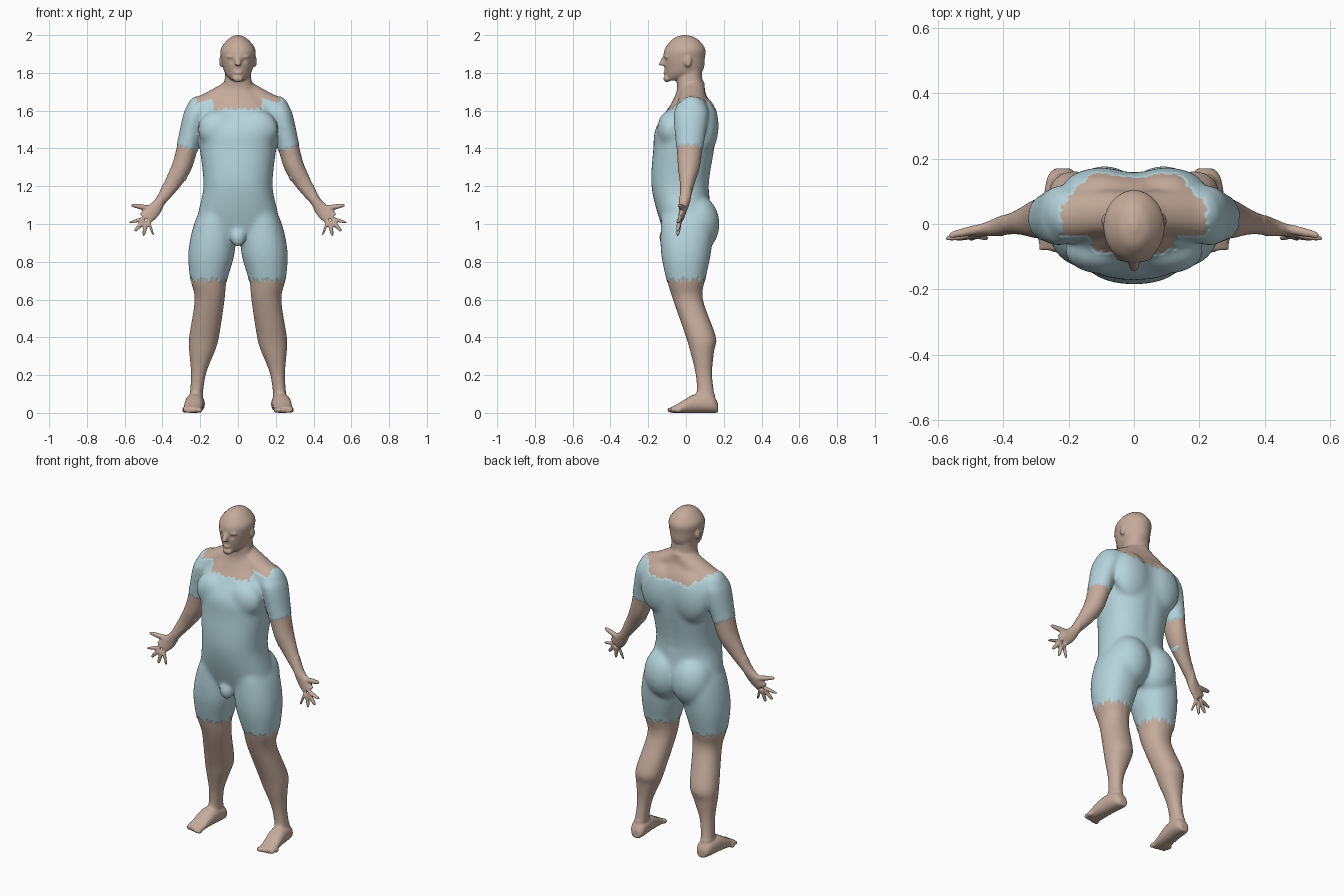
import bpy, bmesh, math
from mathutils import Vector, Matrix

cube = bpy.data.objects.get("Cube")
if cube:
    bpy.data.objects.remove(cube, do_unlink=True)

X_AXIS, Y_AXIS, Z_AXIS = Matrix.Identity(3)
ARM_SIDE = Vector((.83, 0, .55))
bm = bmesh.new()


def material(name, colour):
    mat = bpy.data.materials.new(name)
    mat.use_nodes = True
    mat.diffuse_color = (*colour, 1)
    shader = mat.node_tree.nodes["Principled BSDF"]
    shader.inputs["Base Color"].default_value = (*colour, 1)
    return mat


def spline_value(before, start, end, after, t):
    """Smooth Hermite blend from start to end."""
    ease = t * t * (3 - 2 * t)
    leave = (end - before) / 2
    arrive = (after - start) / 2
    return (start + (end - start) * ease
            + leave * t * (1 - t) ** 2 - arrive * t * t * (1 - t))


def loft(sections, u_axis, v_axis, side=1, power=2.0, count=32, steps=6):
    """Skin elliptical sections (x, y, z, half_u, half_v) with a closed tube."""
    padded = [sections[0], *sections, sections[-1]]
    rows = []
    for group in zip(padded, padded[1:], padded[2:], padded[3:]):
        for step in range(steps):
            rows.append([spline_value(*values, step / steps) for values in zip(*group)])
    rows.append(sections[-1])
    rings = []
    for x, y, z, half_u, half_v in rows:
        ring = []
        for k in range(count):
            angle = math.tau * k / count
            c, s = math.cos(angle), math.sin(angle)
            point = Vector((x, y, z))
            point += u_axis * half_u * math.copysign(abs(c) ** (2 / power), c)
            point += v_axis * half_v * math.copysign(abs(s) ** (2 / power), s)
            point.x *= side
            ring.append(bm.verts.new(point))
        rings.append(ring)
    for low, high in zip(rings, rings[1:]):
        for k in range(count):
            bm.faces.new((low[k - 1], low[k], high[k], high[k - 1]))
    bm.faces.new(rings[0])
    bm.faces.new(rings[-1])


def upright(rows):
    """Turn (z, x_min, x_max, y_front, y_back) rows into loft sections."""
    return [((left + right) / 2, (front + back) / 2, z, (right - left) / 2, (back - front) / 2)
            for z, left, right, front, back in rows]


def symmetric(rows):
    """Turn (z, half_width, y_front, y_back) rows into loft sections."""
    return upright([(z, -width, width, front, back) for z, width, front, back in rows])


def tapered(start, tip, radius, u_axis, v_axis, side=1):
    """Straight round rod that narrows to a blunt tip."""
    start, tip = Vector(start), Vector(tip)
    sections = []
    for t in (0, .5, .9, 1):
        size = radius * (1 - t ** 6 / 2)
        sections.append((*start.lerp(tip, t), size, size))
    loft(sections, u_axis, v_axis, side, count=16)


def blob(centre, radii, side=1):
    x, y, z = centre
    matrix = Matrix.Translation((x * side, y, z)) @ Matrix.Diagonal((*radii, 1))
    bmesh.ops.create_uvsphere(bm, u_segments=24, v_segments=16, radius=1, matrix=matrix)


# Torso and neck
torso = [(.9, .1, -.08, .08), (1, .21, -.13, .13), (1.2, .18, -.18, .12),
         (1.4, .2, -.17, .15), (1.5, .21, -.16, .16), (1.6, .2, -.1, .15),
         (1.7, .1, -.05, .1), (1.77, .07, -.05, .085), (1.85, .07, -.04, .085)]
loft(symmetric(torso), X_AXIS, Y_AXIS, power=2.3)

# Head
head = [(1.76, .03, -.1, -.04), (1.8, .07, -.11, .08), (1.88, .09, -.12, .1),
        (1.93, .09, -.11, .1), (1.98, .05, -.07, .06), (2, .01, -.02, .01)]
loft(symmetric(head), X_AXIS, Y_AXIS)

# Nose, lips, chin and suit front
tapered((0, -.13, 1.84), (0, -.11, 1.89), .016, X_AXIS, Y_AXIS)
blob((0, -.11, 1.8), (.02, .01, .01))
blob((0, -.1, 1.77), (.03, .02, .02))
blob((0, -.11, .93), (.04, .03, .05))

leg = [(1.1, .03, .18, -.12, .11), (1, .02, .23, -.13, .14), (.85, .02, .26, -.13, .13),
       (.7, .06, .25, -.1, .1), (.6, .07, .23, -.07, .09), (.4, .1, .26, 0, .16),
       (.33, .12, .26, .02, .15), (.2, .17, .25, .05, .14), (.05, .19, .26, .06, .16)]
# Foot rows are (y, half_width, height); the sole stays on the ground
foot_rows = [(.17, .025, .05), (.14, .045, .09), (.05, .05, .1), (-.04, .05, .05),
             (-.08, .05, .03)]
foot = [(.235 - y / 10, y, height / 2, width, height / 2) for y, width, height in foot_rows]
# Arm rows are (x, z, half_width, half_depth); the arm curves forward as it goes out
arm_rows = [(.19, 1.61, .05, .08), (.23, 1.57, .06, .09), (.27, 1.4, .06, .07),
            (.3, 1.3, .055, .06), (.35, 1.21, .045, .04), (.41, 1.12, .03, .03),
            (.45, 1.07, .04, .02), (.49, 1.03, .04, .015)]
arm = [(x, .04 - .28 * x * x, z, width, depth) for x, z, width, depth in arm_rows]
shoulder_slope = [(0, .04, 1.73, .06, .06), (.2, .03, 1.6, .08, .08)]
knuckles = Vector((.48, -.03, 1.035))

# Paired masses: shoulder, chest, shoulder blade, seat, ear, brow
paired_masses = [((.2, .03, 1.59), (.075, .085, .09)), ((.1, -.08, 1.5), (.11, .07, .1)),
                 ((.1, .1, 1.52), (.12, .07, .15)), ((.09, .06, 1), (.12, .115, .15)),
                 ((.09, .01, 1.86), (.01, .02, .03)), ((.03, -.1, 1.885), (.03, .016, .01))]

for side in (1, -1):
    # Limbs
    loft(upright(leg), X_AXIS, Y_AXIS, side, power=2.2)
    loft(foot, X_AXIS, Z_AXIS, side, power=2.2)
    loft(arm, ARM_SIDE, Y_AXIS, side)
    loft(shoulder_slope, Z_AXIS, Y_AXIS, side)
    # Toes
    for k in range(5):
        blob((.2 + k / 48, -.08 + k * k / 400, .015), (.012, .02, .015), side)
    # Fingers fan out from the knuckles
    for k in range(4):
        angle = -.3 - .53 * k
        reach = Vector((math.cos(angle), -.15, math.sin(angle))) * .1
        tapered(knuckles + reach / 4, knuckles + reach, .012, ARM_SIDE, Y_AXIS, side)
    # Thumb
    tapered((.45, -.01, 1.08), (.565, -.035, 1.1), .015, Z_AXIS, Y_AXIS, side)
    for centre, radii in paired_masses:
        blob(centre, radii, side)

# Fuse all parts into one continuous skin
bmesh.ops.recalc_face_normals(bm, faces=bm.faces)
rough = bpy.data.meshes.new("body_parts")
bm.to_mesh(rough)
bm.free()
body = bpy.data.objects.new("body", rough)
bpy.context.collection.objects.link(body)
remesh = body.modifiers.new("fuse", 'REMESH')
remesh.mode = 'VOXEL'
remesh.voxel_size = .006
depsgraph = bpy.context.evaluated_depsgraph_get()
fused = bpy.data.meshes.new_from_object(body.evaluated_get(depsgraph))
body.modifiers.clear()
body.data = fused
bpy.data.meshes.remove(rough)
fused.name = "body"
fused.materials.clear()
fused.materials.append(material("skin", (.56, .41, .33)))
fused.materials.append(material("pale_blue_suit", (.46, .66, .71)))
bm = bmesh.new()
bm.from_mesh(fused)


def relax(verts, times):
    for _ in range(times):
        bmesh.ops.smooth_vert(bm, verts=verts, factor=.5, use_axis_x=True,
                              use_axis_y=True, use_axis_z=True)


# Soften the joins, keeping hands, feet and face crisp
relax(bm.verts, 3)
relax([v for v in bm.verts if abs(v.co.x) < .4 and .1 < v.co.z < 1.74], 30)

# Soft dents for eye sockets and spine: centre, radius, push along y
dents = [(Vector((x, -.11, 1.865)), .014, .006) for x in (-.034, .034)]
dents += [(Vector((0, .14, 1.2 + k / 20)), .035, -.004) for k in range(9)]
for vert in bm.verts:
    for centre, radius, push in dents:
        gap = (vert.co - centre).length / radius
        if gap < 3:
            vert.co.y += push * math.exp(-gap * gap)


def ragged(t):
    """Uneven offset along a torn hem."""
    return .008 * (math.sin(9 * t) + math.sin(23 * t + 1) + math.sin(41 * t + 2) / 2)


def is_suit(point):
    """Ragged hems at thigh, sleeve and wide neckline."""
    x, y, z = abs(point.x), point.y, point.z
    shift = 1 if point.x > 0 else 2
    if z > 1.72 or z < .7 + ragged(math.atan2(y, x - .15) + shift):
        return False
    on_arm = x > (.213 if z > 1.25 else .285)
    down_arm = (x - .27) / 3 + 1.4 - z
    if on_arm and down_arm > ragged(math.atan2(y, x - .27) + shift) / 2:
        return False
    # The opening is narrow in front, wide over the shoulders and tapers to the back
    opening = .13 if y < -.035 else min(.22, .27 - .9 * y)
    below_neckline = z < 1.61 + ragged(8 * point.x) / 2
    return below_neckline or x > opening + ragged(9 * y + shift) / 2


for face in bm.faces:
    face.smooth = True
    face.material_index = int(is_suit(face.calc_center_median()))

# Give the cloth a little thickness over the skin
bm.normal_update()
for vert in bm.verts:
    if all(face.material_index for face in vert.link_faces):
        vert.co += vert.normal * .003
bm.to_mesh(fused)
bm.free()
